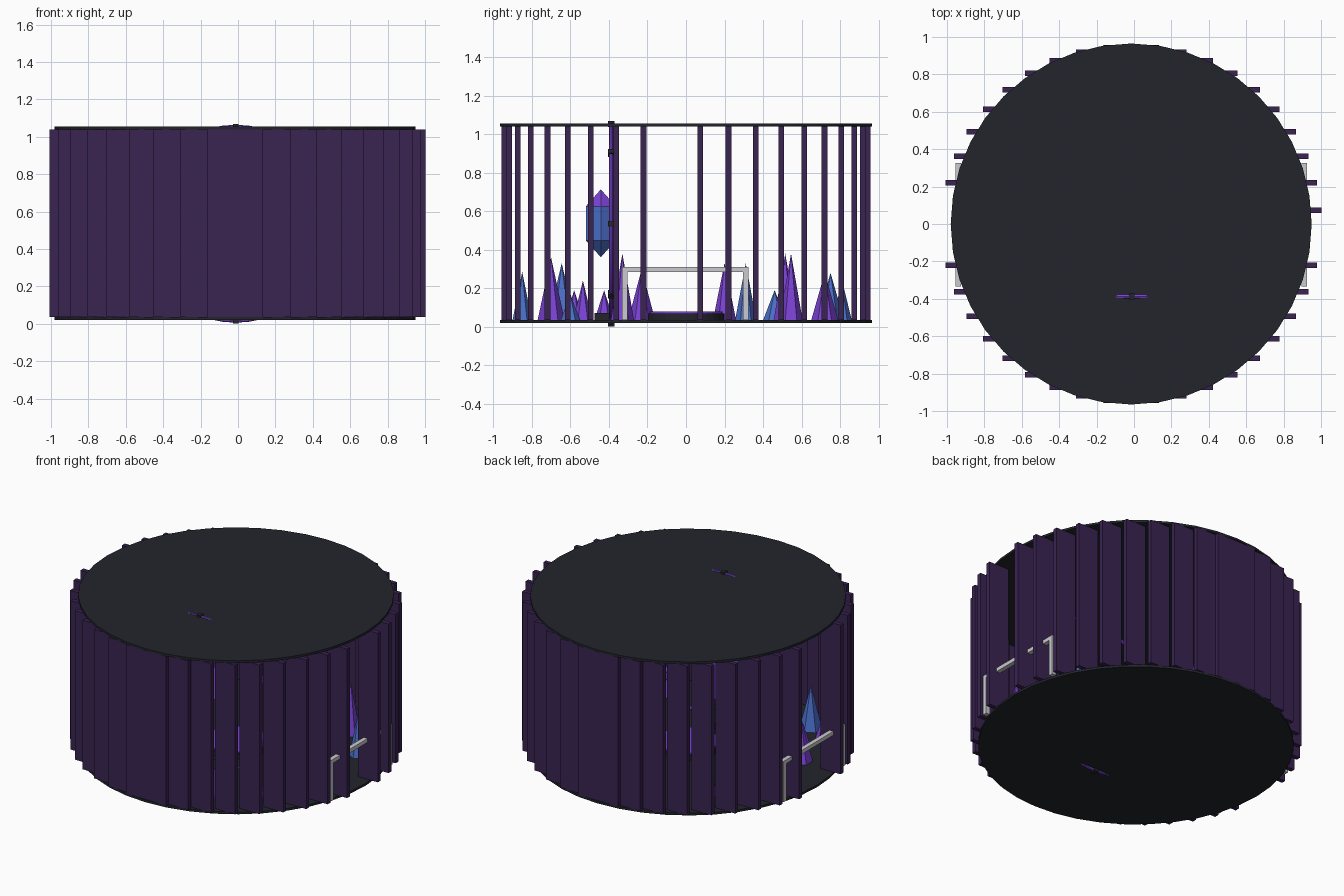
import bpy, math
from mathutils import Vector

if "Cube" in bpy.data.objects:
    bpy.data.objects.remove(bpy.data.objects["Cube"])

CX = -0.015          # axis of the round room
FLOOR, CEIL = 0.035, 1.04


def material(name, rgb):
    m = bpy.data.materials.new(name)
    m.diffuse_color = (*rgb, 1)
    m.use_nodes = True
    m.node_tree.nodes["Principled BSDF"].inputs["Base Color"].default_value = m.diffuse_color
    return m


DARK = material("charcoal", (0.016, 0.018, 0.025))
PLUM = material("dark plum", (0.041, 0.017, 0.083))
PURPLE = material("violet", (0.20, 0.055, 0.66))
BLUE = material("blue", (0.07, 0.16, 0.58))
GREY = material("light grey", (0.60, 0.60, 0.63))


def finish(name, *mats):
    ob = bpy.context.object
    ob.name = name
    for m in mats:
        ob.data.materials.append(m)
    return ob


def box(name, center, size, mat, rot_y=0):
    bpy.ops.mesh.primitive_cube_add(size=1, location=center, rotation=(0, rot_y, 0))
    ob = finish(name, mat)
    ob.scale = size
    return ob


def disc(name, r, z0, z1, mat, sides=40):
    bpy.ops.mesh.primitive_cylinder_add(vertices=sides, radius=r, depth=z1 - z0,
                                        location=(CX, 0, (z0 + z1) / 2))
    return finish(name, mat)


def spike(name, x, y, r, top, mat):
    bpy.ops.mesh.primitive_cone_add(vertices=6, radius1=r, radius2=0, depth=top - FLOOR,
                                    location=(x, y, (top + FLOOR) / 2))
    return finish(name, mat)


# Floor and roof
disc("floor", 0.965, 0.02, FLOOR, DARK)
disc("roof", 0.965, CEIL, 1.055, DARK)

# Wall slats, all facing front, with openings left at the two sides
for i in range(40):
    if i in (19, 20, 39):
        continue
    a = math.radians(4.5 + 9 * i)
    box("wall_slat", (CX + 0.945 * math.cos(a), 0.945 * math.sin(a), (FLOOR + CEIL) / 2),
        (0.15, 0.03, CEIL - FLOOR), PLUM)

# Side door frames
for s in (-1, 1):
    x = CX + s * 0.925
    for y in (-0.318, 0.310):
        box("door_post", (x, y, 0.16), (0.03, 0.03, 0.25), GREY)
    box("door_lintel", (x, -0.004, 0.297), (0.03, 0.658, 0.026), GREY)

# Central pedestal with glowing top
disc("pedestal", 0.2, FLOOR, 0.07, DARK, 32)
disc("pedestal_top", 0.19, 0.07, 0.079, PURPLE, 32)

# Upright ring with eight studs on a low base
RING = Vector((-0.012, -0.388, 0.535))
bpy.ops.mesh.primitive_torus_add(major_radius=0.518, minor_radius=0.011, major_segments=48,
                                 minor_segments=8, location=RING, rotation=(math.pi / 2, 0, 0))
finish("ring", PURPLE)
bpy.ops.object.shade_smooth_by_angle()
for i in range(8):
    a = i * math.pi / 4
    box("ring_stud", RING + Vector((math.cos(a), 0, math.sin(a))) * 0.518,
        (0.03, 0.035, 0.03), DARK, -a)
box("ring_base", (CX, -0.39, 0.053), (0.34, 0.17, 0.036), DARK)

# Floating crystal: violet upper half, blue lower half
bpy.ops.mesh.primitive_uv_sphere_add(segments=6, ring_count=2, radius=1,
                                     location=(CX, -0.442, 0.537), rotation=(0, 0, math.pi / 2))
ob = finish("floating_crystal", PURPLE, BLUE)
ob.scale = (0.104, 0.104, 0.176)
for p in ob.data.polygons:
    p.material_index = 0 if p.center.z > 0 else 1

# Crystal clusters growing from the floor: x, y, radius, top
for x, y, r, top in ((0.28, -0.70, 0.07, 0.36), (-0.62, -0.58, 0.05, 0.19),
                     (0.52, -0.535, 0.05, 0.24), (-0.57, -0.425, 0.05, 0.19),
                     (0.66, -0.33, 0.06, 0.38), (-0.70, -0.23, 0.07, 0.30),
                     (-0.70, 0.20, 0.06, 0.33), (0.46, 0.545, 0.06, 0.38),
                     (-0.52, 0.515, 0.06, 0.38), (0.15, 0.72, 0.07, 0.28)):
    spike("violet_crystal", x, y, r, top, PURPLE)
for x, y, r, top in ((0.12, -0.85, 0.05, 0.285), (-0.48, -0.645, 0.07, 0.33),
                     (0.58, -0.60, 0.05, 0.17), (0.68, 0.31, 0.055, 0.33),
                     (-0.65, 0.46, 0.06, 0.19), (0.05, 0.75, 0.07, 0.28),
                     (-0.12, 0.81, 0.05, 0.24)):
    spike("blue_crystal", x, y, r, top, BLUE)
